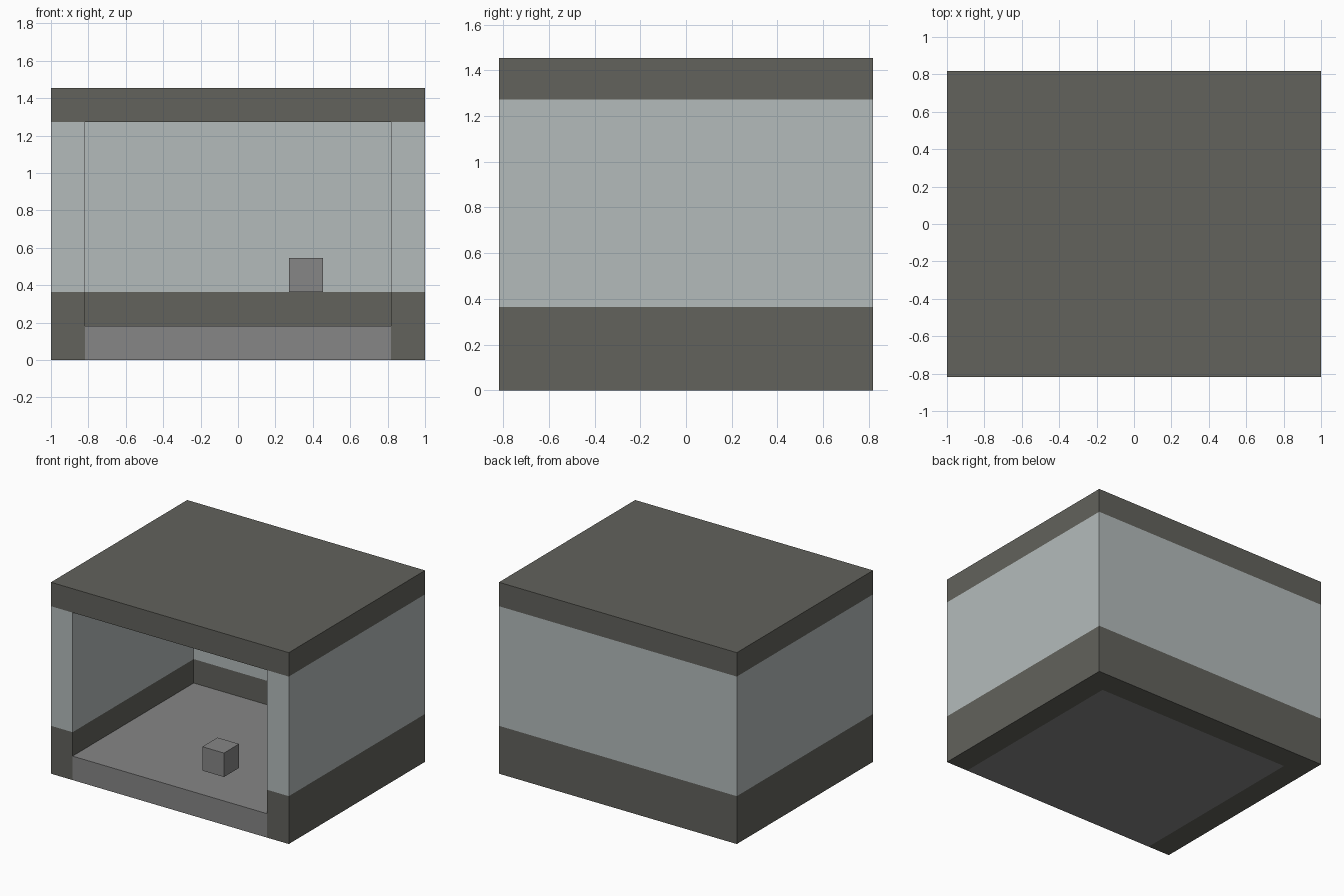
import bpy
import bmesh

U = 2 / 11                      # block size: the model is 11 x 9 x 8 blocks
X, Y = 5.5 * U, 4.5 * U         # outer half sizes
IX, IY = X - U, Y - U           # inner faces of the walls

if "Cube" in bpy.data.objects:
    bpy.data.objects.remove(bpy.data.objects["Cube"], do_unlink=True)


def material(name, rgb):
    linear = [((c / 255 + 0.055) / 1.055) ** 2.4 for c in rgb]
    mat = bpy.data.materials.new(name)
    mat.use_nodes = True
    mat.diffuse_color = (*linear, 1)
    mat.node_tree.nodes["Principled BSDF"].inputs["Base Color"].default_value = (*linear, 1)
    return mat


dark = material("dark stone", (98, 98, 92))
pale = material("pale panel", (180, 187, 187))
grey = material("grey stone", (134, 134, 134))


def finish(name, bm, mats):
    bmesh.ops.recalc_face_normals(bm, faces=bm.faces)
    mesh = bpy.data.meshes.new(name)
    bm.to_mesh(mesh)
    bm.free()
    for mat in mats:
        mesh.materials.append(mat)
    obj = bpy.data.objects.new(name, mesh)
    bpy.context.collection.objects.link(obj)
    return obj


def box(name, low, high, mat):
    bm = bmesh.new()
    bmesh.ops.create_cube(bm, size=1)
    for v in bm.verts:
        for i in range(3):
            v.co[i] = high[i] if v.co[i] > 0 else low[i]
    return finish(name, bm, [mat])


# Walls: a U-shaped plan, open at the front, raised in two coloured bands
plan = [(-X, -Y), (-IX, -Y), (-IX, IY), (IX, IY), (IX, -Y), (X, -Y), (X, Y), (-X, Y)]
band = 2 * U
bm = bmesh.new()
rings = [[bm.verts.new((x, y, z)) for x, y in plan] for z in (0, band, 7 * U)]
for lower, upper in zip(rings, rings[1:]):
    for i in range(len(plan)):
        j = (i + 1) % len(plan)
        bm.faces.new((lower[i], lower[j], upper[j], upper[i]))
for ring in (rings[0], rings[-1]):
    bm.faces.new(ring)
for face in bm.faces:
    face.material_index = int(face.calc_center_median().z > band)
finish("walls", bm, [dark, pale])

# Roof slab, floor reaching the open front, and the small block in the opening
box("roof", (-X, -Y, 7 * U), (X, Y, 8 * U), dark)
box("floor", (-IX, -Y, 0), (IX, IY, U), grey)
box("handle_block", (1.5 * U, -Y, 2 * U), (2.5 * U, -IY, 3 * U), grey)
